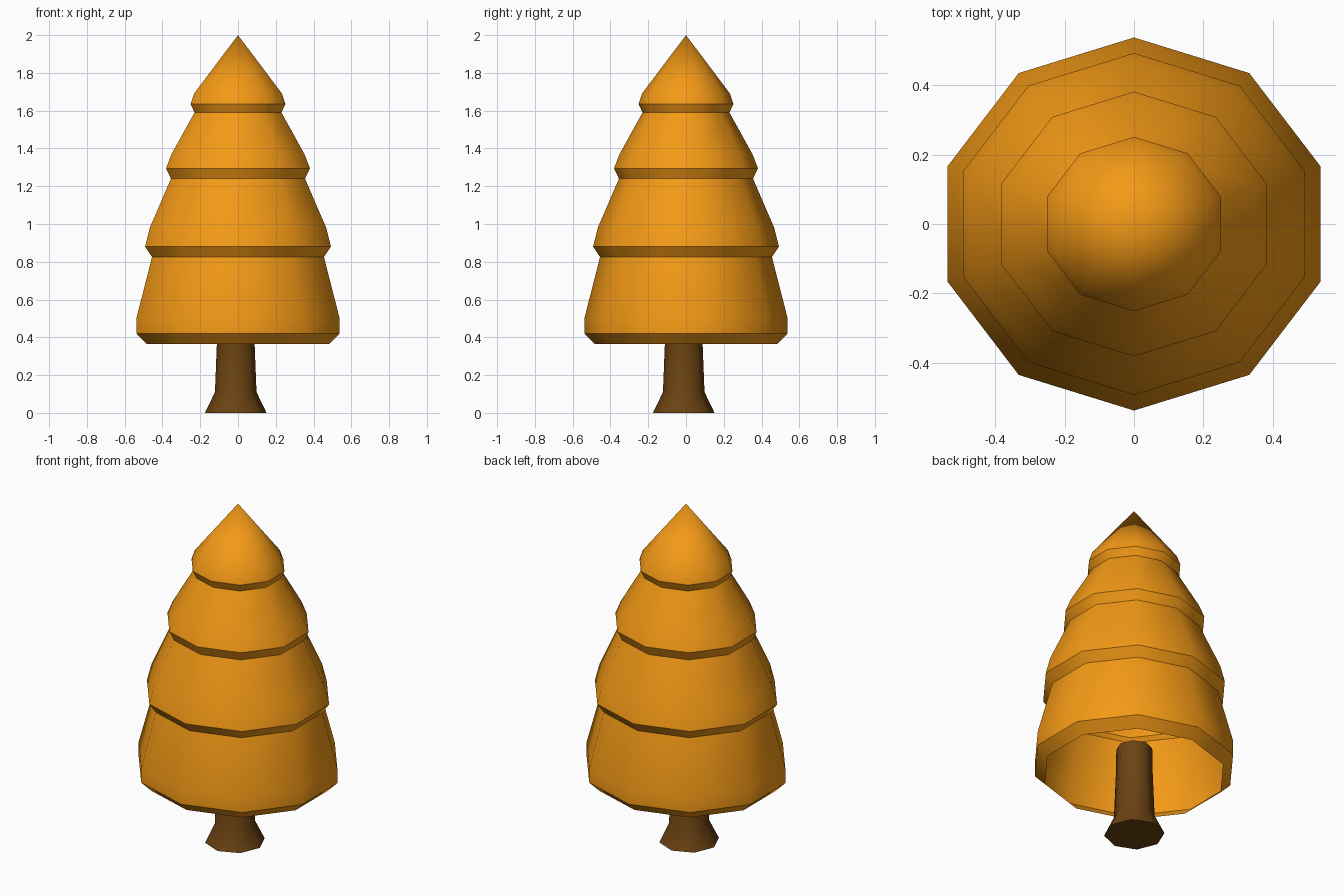
import bpy, bmesh, math

if "Cube" in bpy.data.objects:
    bpy.data.objects.remove(bpy.data.objects["Cube"])


def material(name, rgb):
    mat = bpy.data.materials.new(name)
    mat.diffuse_color = (*rgb, 1)
    mat.use_nodes = True
    mat.node_tree.nodes["Principled BSDF"].inputs["Base Color"].default_value = mat.diffuse_color
    return mat


def lathe(name, profile, sides, mat, start=0.0, stretch_x=1.0, centre=(0, 0), caps=False, smooth=40):
    """Stack rings of (radius, z); radius 0 makes a single tip."""
    bm = bmesh.new()
    rings = []
    for r, z in profile:
        if r == 0:
            rings.append([bm.verts.new((centre[0], centre[1], z))])
            continue
        ring = []
        for i in range(sides):
            a = start + 2 * math.pi * i / sides
            ring.append(bm.verts.new((centre[0] + r * stretch_x * math.cos(a),
                                      centre[1] + r * math.sin(a), z)))
        rings.append(ring)
    for low, high in zip(rings, rings[1:]):
        for i in range(sides):
            j = (i + 1) % sides
            if len(high) == 1:
                bm.faces.new((low[i], low[j], high[0]))
            else:
                bm.faces.new((low[i], low[j], high[j], high[i]))
    if caps:
        bm.faces.new(rings[0][::-1])
        bm.faces.new(rings[-1])
    mesh = bpy.data.meshes.new(name)
    bm.to_mesh(mesh)
    bm.free()
    mesh.materials.append(mat)
    obj = bpy.data.objects.new(name, mesh)
    bpy.context.collection.objects.link(obj)
    bpy.ops.object.select_all(action='DESELECT')
    obj.select_set(True)
    bpy.context.view_layer.objects.active = obj
    bpy.ops.object.shade_smooth_by_angle(angle=math.radians(smooth))
    return obj


# Foliage: one open shell with four stepped tiers, ten sides
foliage_profile = [
    (0.483, 0.365), (0.537, 0.42), (0.537, 0.505),
    (0.455, 0.825), (0.492, 0.88), (0.467, 0.98),
    (0.355, 1.24), (0.381, 1.295), (0.352, 1.37),
    (0.23, 1.59), (0.251, 1.635), (0.233, 1.69), (0, 2.0),
]
lathe("foliage", foliage_profile, 10, material("autumn_orange", (0.90, 0.32, 0.008)),
      start=math.pi / 2, stretch_x=1 / math.cos(math.pi / 10))

# Trunk: eight sides, flared foot, ending inside the shell
lathe("trunk", [(0.163, 0), (0.11, 0.11), (0.1, 0.365), (0.097, 0.53)], 8,
      material("bark_brown", (0.147, 0.055, 0.006)),
      centre=(-0.012, -0.012), caps=True, smooth=50)
